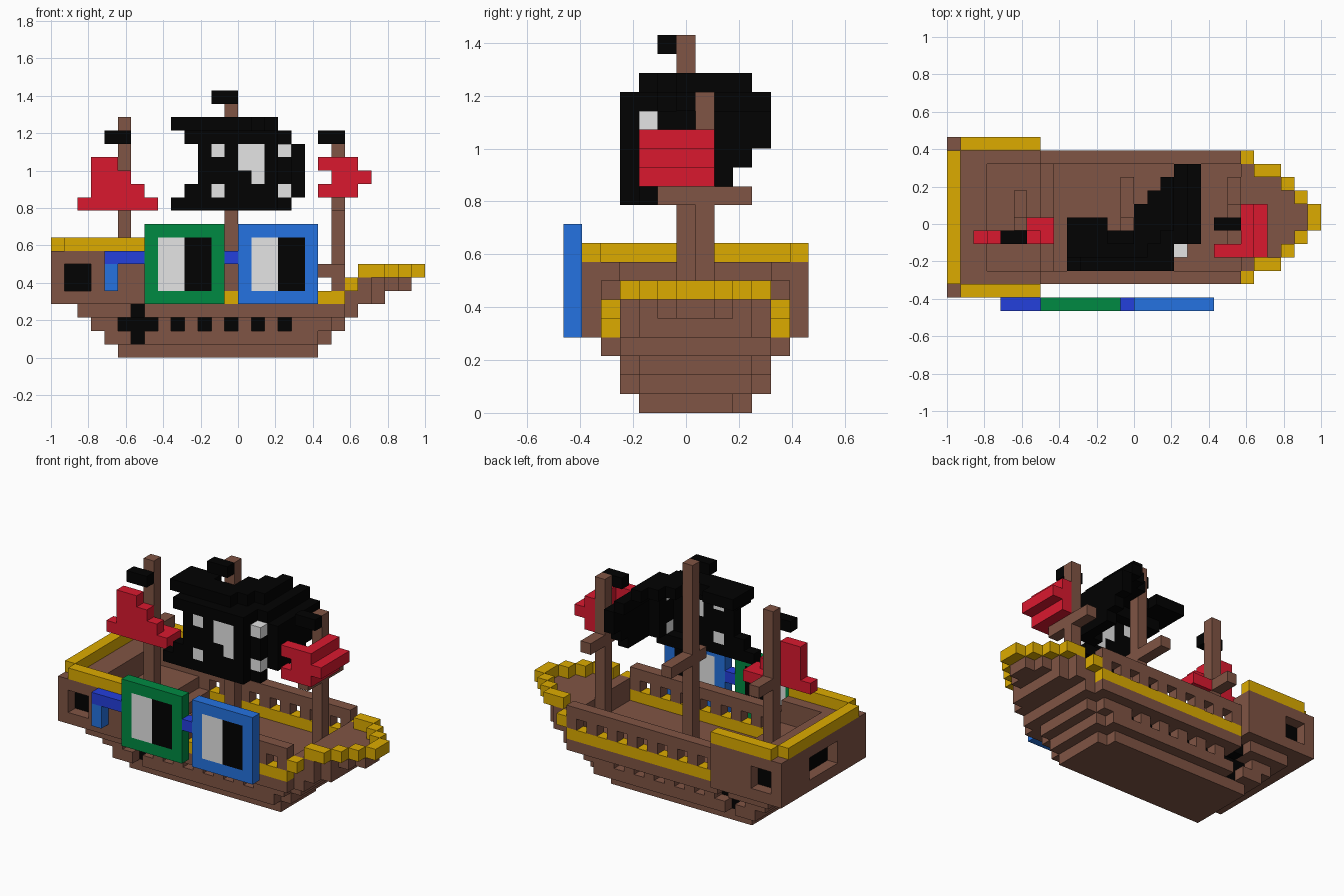
import bpy

if "Cube" in bpy.data.objects:
    bpy.data.objects.remove(bpy.data.objects["Cube"])

S = 1 / 14                      # edge of one building block
COLOURS = {
    "brown": (0.216, 0.089, 0.058), "gold": (0.72, 0.41, 0.0),
    "black": (0.0005, 0.0005, 0.0005), "red": (0.70, 0.0097, 0.028),
    "green": (0.0, 0.254, 0.055), "blue": (0.018, 0.17, 0.75),
    "deep_blue": (0.017, 0.05, 0.72), "pale_grey": (0.78, 0.78, 0.78),
}
mats = {}
for name, c in COLOURS.items():
    mats[name] = bpy.data.materials.new(name)
    mats[name].diffuse_color = (*c, 1)
names = list(COLOURS)
grid = {}                       # cell -> (part, colour)


def box(part, col, x, y, z, mirror=False):
    """Fill inclusive block ranges; mirror across the keel; col None clears."""
    rx, ry, rz = [(r, r) if isinstance(r, int) else r for r in (x, y, z)]
    for i in range(rx[0], rx[1] + 1):
        for j in range(ry[0], ry[1] + 1):
            for k in range(rz[0], rz[1] + 1):
                for jj in ((j, 13 - j) if mirror else (j,)):
                    if col:
                        grid[i, jj, k] = (part, col)
                    else:
                        grid.pop((i, jj, k), None)


# Stepped hull with narrowed bow ends
box("hull", "brown", (5, 18), (4, 9), 0)
box("hull", "brown", 19, (4, 8), 0)
box("hull", "brown", (4, 19), (3, 10), 1)
box("hull", "brown", 20, (4, 9), 1)
box("hull", "brown", (3, 20), (3, 10), 2)
box("hull", "brown", 21, (4, 9), 2)
box("hull", "brown", (2, 21), (2, 11), 3)
box("hull", "brown", 22, (3, 10), 3)

# Portholes and anchors, sunk one block into the hull
for i in range(9, 18, 2):
    box("hull", None, i, 3, 2, True)
    box("portholes", "black", i, 4, 2, True)
for x, j, k in (((5, 7), 3, 2), (6, 3, 1), (6, 2, 3)):
    box("hull", None, x, j, k, True)
    box("anchor", "black", x, j + 1, k, True)

# Bow: widening decks with a gold rim that climbs to the tip
edge = {22: 2, 23: 3, 24: 3, 25: 4, 26: 5, 27: 6}
box("bow_deck", "brown", (22, 23), (3, 10), 4)
box("bow_deck", "brown", 24, (4, 9), 4)
for i in range(22, 27):
    j = edge[i + 1]
    box("bow_deck", "brown", i, (j, 13 - j), 5)
for i in range(23, 28):
    box("bow_rim", "gold", i, edge[i], 6, True)
box("bow_rim", "gold", 22, 2, 5, True)

# Side stripe with fence posts and handrail
box("side_stripe", "gold", (7, 21), 2, 4, True)
for i in range(7, 22, 2):
    box("railing", "brown", i, 2, 5, True)
box("railing", "brown", (7, 21), 2, 6, True)

# Stern cabin: walls and ledge, sunken floor, step and gold coping
box("cabin", "brown", (0, 6), (1, 12), (4, 7))
box("cabin", None, (3, 6), (3, 10), (6, 7))
box("cabin_step", "brown", 7, (3, 10), 4)
box("cabin_coping", "gold", (1, 6), 1, 8, True)
box("cabin_coping", "gold", 0, (2, 11), 8)

# Cabin windows, set one block in
box("cabin", None, (1, 2), 1, (5, 6), True)
box("cabin_windows", "black", (1, 2), 2, (5, 6), True)
box("cabin", None, 0, (5, 8), (5, 6))
box("cabin_windows", "black", 1, (5, 8), (5, 6))

# Masts, spars and flags
for label, i, j, base, top, spar, flag, fj in (
        ("rear", 5, 6, 6, 17, (7, 8), 16, 5),
        ("main", 13, 6, 4, 19, (5, 9), 19, 5),
        ("front", 21, 7, 4, 16, (5, 9), 16, 6)):
    box(label + "_mast", "brown", i, j, (base, top))
    box(label + "_spar", "brown", i, spar, 11)
    box(label + "_flag", "black", (i - 1, i), fj, flag)

# Rear sail
box("rear_sail", "red", (2, 7), 5, 11)
box("rear_sail", "red", (6, 7), 6, 11)
box("rear_sail", "red", (3, 6), 5, 12)
box("rear_sail", "red", (3, 5), 5, 13)
box("rear_sail", "red", (3, 4), 5, 14)

# Front sail, wrapping around the mast
for k in (12, 14):
    box("front_sail", "red", (20, 22), 4, k)
    box("front_sail", "red", 22, (5, 7), k)
box("front_sail", "red", (21, 22), 4, 13)
box("front_sail", "red", 22, (5, 7), 13)
box("front_sail", "red", 23, (4, 7), 13)

# Billowing main sail
M = "main_sail"
box(M, "black", (9, 16), 3, 11)
box(M, "black", (15, 17), 4, 11)
box(M, "black", (10, 16), 3, 12)
for k, back in ((12, 8), (13, 9), (14, 10), (15, 10)):
    box(M, "black", (11, 16), 3, k)
    box(M, "black", 17, (4, 5), k)
    box(M, "black", 18, (5, back), k)
box(M, "black", (10, 15), (3, 4), 16)
box(M, "black", 16, (3, 5), 16)
box(M, "black", 17, (5, 10), 16)
for i, lo, hi in ((9, 4, 6), (10, 4, 6), (11, 4, 6), (12, 4, 5), (13, 4, 5),
                  (14, 4, 7), (15, 5, 8), (16, 6, 9)):
    box(M, "black", i, (lo, hi), 17)

# Pale emblem on the main sail
for k in (12, 15):
    box(M, "pale_grey", 12, 3, k)
    box(M, "pale_grey", 17, 4, k)
box(M, "pale_grey", (14, 15), 3, (14, 15))
box(M, "pale_grey", 15, 3, 13)

# Big square spectacles hung on the side
for part, col, i in (("left_lens", "green", 7), ("right_lens", "blue", 14)):
    box(part, col, (i, i + 5), 0, (4, 9))
    box(part, "pale_grey", (i + 1, i + 2), 0, (5, 8))
    box(part, "black", (i + 3, i + 4), 0, (5, 8))
box("spectacle_arm", "deep_blue", (4, 6), 0, 7)
box("spectacle_arm", "blue", 4, 0, (5, 6))
box("spectacle_bridge", "deep_blue", 13, 0, 7)

# Turn the exposed block sides of every part into a mesh
for part in sorted({p for p, c in grid.values()}):
    cells = {k: c for k, (p, c) in grid.items() if p == part}
    used = [n for n in names if n in cells.values()]
    ids, faces, mat_ids = {}, [], []
    for cell, col in cells.items():
        for a in range(3):
            u, v = (a + 1) % 3, (a + 2) % 3
            for s in (0, 1):
                near = list(cell)
                near[a] += 2 * s - 1
                if tuple(near) in grid:
                    continue
                ring = []
                for du, dv in ((0, 0), (1, 0), (1, 1), (0, 1)):
                    q = list(cell)
                    q[a] += s
                    q[u] += du
                    q[v] += dv
                    ring.append(ids.setdefault(tuple(q), len(ids)))
                faces.append(ring if s else ring[::-1])
                mat_ids.append(used.index(col))
    verts = [(-1 + x * S, (y - 6.5) * S, z * S) for x, y, z in ids]
    mesh = bpy.data.meshes.new(part)
    mesh.from_pydata(verts, [], faces)
    for n in used:
        mesh.materials.append(mats[n])
    for poly, m in zip(mesh.polygons, mat_ids):
        poly.material_index = m
    bpy.context.collection.objects.link(bpy.data.objects.new(part, mesh))

for m in bpy.data.materials:
    if m.users and not m.is_grease_pencil:
        m.use_nodes = True
        m.node_tree.nodes["Principled BSDF"].inputs["Base Color"].default_value = m.diffuse_color
